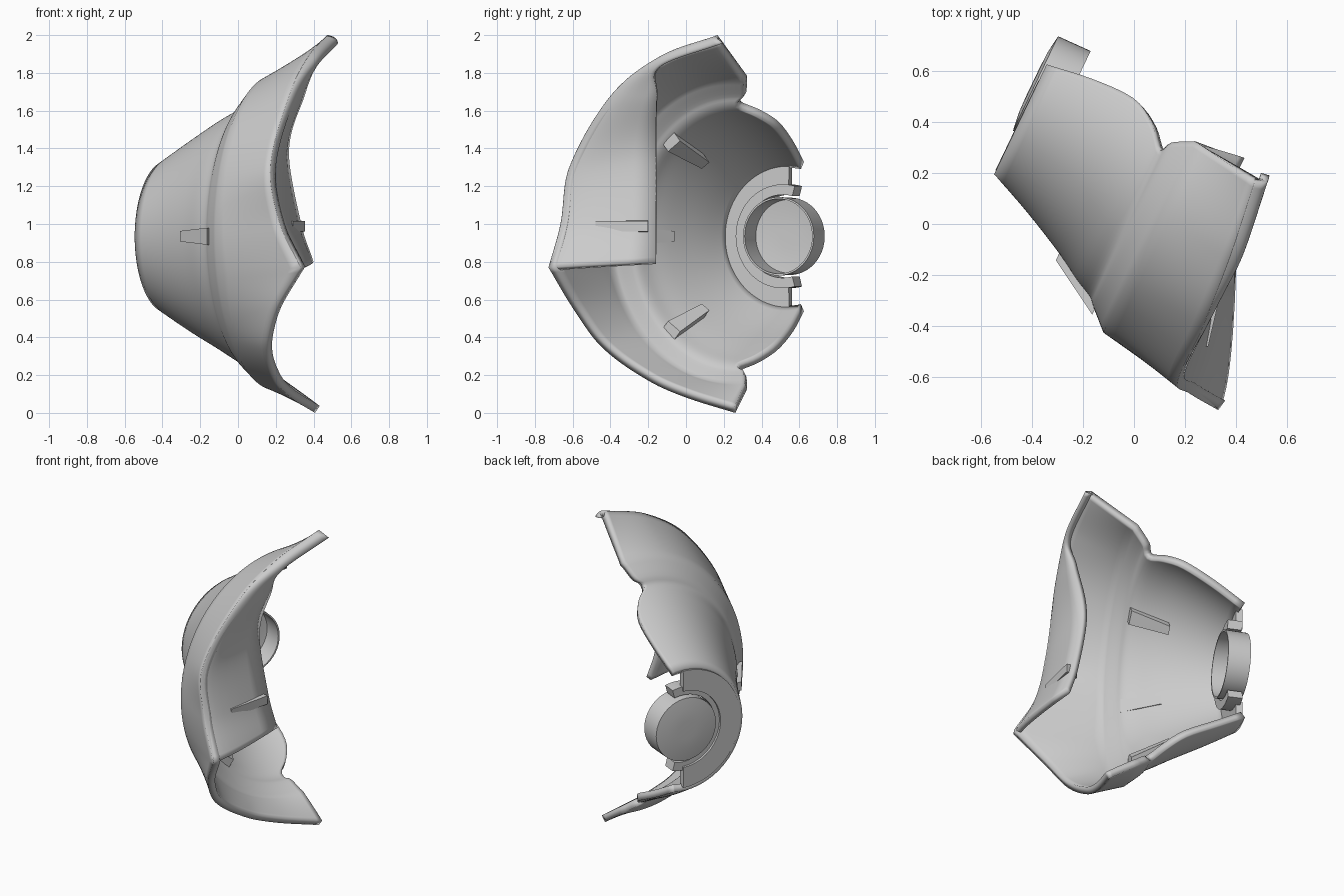
import bpy, bmesh
from math import sin, cos, radians, pi
from mathutils import Vector as V

if "Cube" in bpy.data.objects:
    bpy.data.objects.remove(bpy.data.objects["Cube"])

# Shell frame: A runs along the bell axis, W across it, origin at the notch
A, W, O = V((.902, -.431, 0)), V((.431, .902, 0)), V((.1, .29, 0))


def P(s, v, z):
    return O + A * s + W * v + V((0, 0, z))


def interp(table, t):
    """Smooth curve through rows of (parameter, values...)."""
    n = len(table)
    i = max(k for k in range(n - 1) if table[k][0] <= t + 1e-6 or k == 0)
    pts = [V(r[1:]) for r in table]
    ts = [r[0] for r in table]

    def slope(k):
        a, b = max(k - 1, 0), min(k + 1, n - 1)
        return (pts[b] - pts[a]) / (ts[b] - ts[a])
    h = ts[i + 1] - ts[i]
    u = (t - ts[i]) / h
    return (pts[i] * (2*u**3 - 3*u*u + 1) + slope(i) * h * (u**3 - 2*u*u + u)
            + pts[i+1] * (3*u*u - 2*u**3) + slope(i+1) * h * (u**3 - u*u))


def finish(name, bm, angle=35):
    me = bpy.data.meshes.new(name)
    bm.to_mesh(me)
    bm.free()
    ob = bpy.data.objects.new(name, me)
    bpy.context.collection.objects.link(ob)
    bpy.ops.object.select_all(action='DESELECT')
    ob.select_set(True)
    bpy.context.view_layer.objects.active = ob
    bpy.ops.object.shade_smooth_by_angle(angle=radians(angle))
    return ob


def sheet(name, rows, out, thick):
    """Skin a grid of points and thicken it on the side away from out."""
    bm = bmesh.new()
    g = [[bm.verts.new(p) for p in r] for r in rows]
    for a, b in zip(g, g[1:]):
        for j in range(len(a) - 1):
            bm.faces.new((a[j], a[j+1], b[j+1], b[j]))
    bm.faces.ensure_lookup_table()
    f = bm.faces[len(bm.faces) // 2]
    f.normal_update()
    mid = len(rows[0]) // 2
    f = g[len(g) // 2][mid].link_faces[0]
    f.normal_update()
    if f.normal.dot(out) < 0:
        bmesh.ops.reverse_faces(bm, faces=bm.faces[:])
    ob = finish(name, bm)
    m = ob.modifiers.new('thickness', 'SOLIDIFY')
    m.thickness, m.offset = thick, -1
    return ob


def solid(name, sections, angle=35):
    """Loft closed sections and cap both ends."""
    bm = bmesh.new()
    g = [[bm.verts.new(p) for p in r] for r in sections]
    n = len(g[0])
    for a, b in zip(g, g[1:]):
        for j in range(n):
            bm.faces.new((a[j], a[(j+1) % n], b[(j+1) % n], b[j]))
    bm.faces.new(g[0])
    bm.faces.new(g[-1])
    bmesh.ops.recalc_face_normals(bm, faces=bm.faces[:])
    return finish(name, bm, angle)


# Oval cross-sections: s, radius, centre v, top z, bottom z, end overrun in degrees
ovals = [(-.543, .40, .035, 1.335, .53, 11), (-.36, .475, .03, 1.45, .42, 13),
         (-.18, .55, .015, 1.555, .325, 13), (-.07, .605, .005, 1.61, .265, 7),
         (0, .635, 0, 1.65, .225, 0), (.03, .665, 0, 1.70, .19, 4), (.11, .74, 0, 1.79, .12, 7)]
# Wide rim: t, s, v, z, with a sharp corner at t = -0.16
rim_up = [(-.16, .646, -.82, .77), (0, .52, -.81, 1.0), (.2, .454, -.79, 1.3),
          (.48, .45, -.548, 1.68), (.75, .43, -.264, 1.89), (1, .39, .05, 2.0)]
rim_low = [(-1, .29, .106, .0), (-.83, .287, -.18, .08), (-.68, .30, -.398, .17),
           (-.46, .363, -.645, .35), (-.32, .47, -.758, .55), (-.16, .646, -.82, .77)]


def rim(t):
    return P(*interp(rim_up if t >= -.16 else rim_low, t))


def oval(o, t):
    s, r, c, top, bot, e = o
    a = radians(t * (90 + e))
    return P(s, c - r * cos(a), (top + bot) / 2 + (top - bot) / 2 * sin(a))


# Curved main shell
T = [-1 + .02 * k for k in range(101)]
table = [(k, *o) for k, o in enumerate(ovals)]
rows = [[oval(interp(table, k / 4), t) for t in T] for k in range(4 * (len(ovals) - 1) + 1)]
last = rows[-1]
for k in range(1, 9):
    rows.append([p.lerp(rim(t), k / 8) for p, t in zip(last, T)])
sheet('main_shell', rows, -W, .045)

# Turned-in front flap with a rounded crease
inner = [(-.16, .40, -.16, .80), (0, .335, -.16, 1.0), (.2, .27, -.16, 1.38),
         (.48, .35, -.155, 1.67), (.75, .415, -.14, 1.83), (1, .53, .19, 1.955)]
TF = [t for t in T if t > -.165]
flap = []
for k in range(11):
    u = (k / 10) ** 1.6
    row = []
    for t in TF:
        p, q = rim(t), interp(inner, t)
        c = p.lerp(q, .15) + A * .05
        row.append(p * (1-u)**2 + c * 2*u*(1-u) + q * u*u)
    flap.append(row)
sheet('front_flap', flap, V((1, -.2, 0)), .035)


# Bars bridging the valley around the shell
def bar(name, deg):
    a = radians(deg)
    radial = -W * cos(a) + V((0, 0, sin(a)))
    side = W * sin(a) + V((0, 0, cos(a)))
    secs = []
    for s, r, half in ((-.18, .565, .028), (.04, .695, .045)):
        base = P(s, 0, .935) + radial * r
        secs.append([base + side * x * half - radial * d for x, d in ((-1, 0), (1, 0), (1, .09), (-1, .09))])
    solid(name, secs, 20)


for name, deg in (('upper_bar', 52), ('middle_bar', 0), ('lower_bar', -52)):
    bar(name, deg)

# Raised block on the flap
solid('flap_block', [[V((x + d, y, z)) for d, z in ((-.06, .95), (.02, .96), (.02, 1.015), (-.06, 1.025))]
                     for x, y in ((.27, -.48), (.335, -.2))], 20)


# Part rings at the narrow end
def arc_ring(name, r0, r1, s0, s1, deg):
    secs = []
    for k in range(49):
        a = radians(-deg + 2 * deg * k / 48)
        secs.append([P(s, .035 - r * cos(a), .935 + r * sin(a))
                     for s, r in ((s0, r0), (s0, r1), (s1, r1), (s1, r0))])
    solid(name, secs)


arc_ring('end_plate', .25, .385, -.545, -.505, 91)
arc_ring('inner_collar', .22, .275, -.53, -.44, 105)

# Open round cup in the narrow end
bm = bmesh.new()
N = 48
profile = [(.06, -.562), (.13, -.56), (.205, -.55), (.208, -.41), (.198, -.41), (.195, -.54), (.13, -.548), (.06, -.55)]
g = [[bm.verts.new(P(s, .025 - r * cos(2*pi*k/N), .935 + r * sin(2*pi*k/N))) for k in range(N)] for r, s in profile]
for a, b in zip(g, g[1:]):
    for j in range(N):
        bm.faces.new((a[j], a[(j+1) % N], b[(j+1) % N], b[j]))
bm.faces.new(g[0])
bm.faces.new(g[-1])
bmesh.ops.recalc_face_normals(bm, faces=bm.faces[:])
finish('round_cup', bm)
